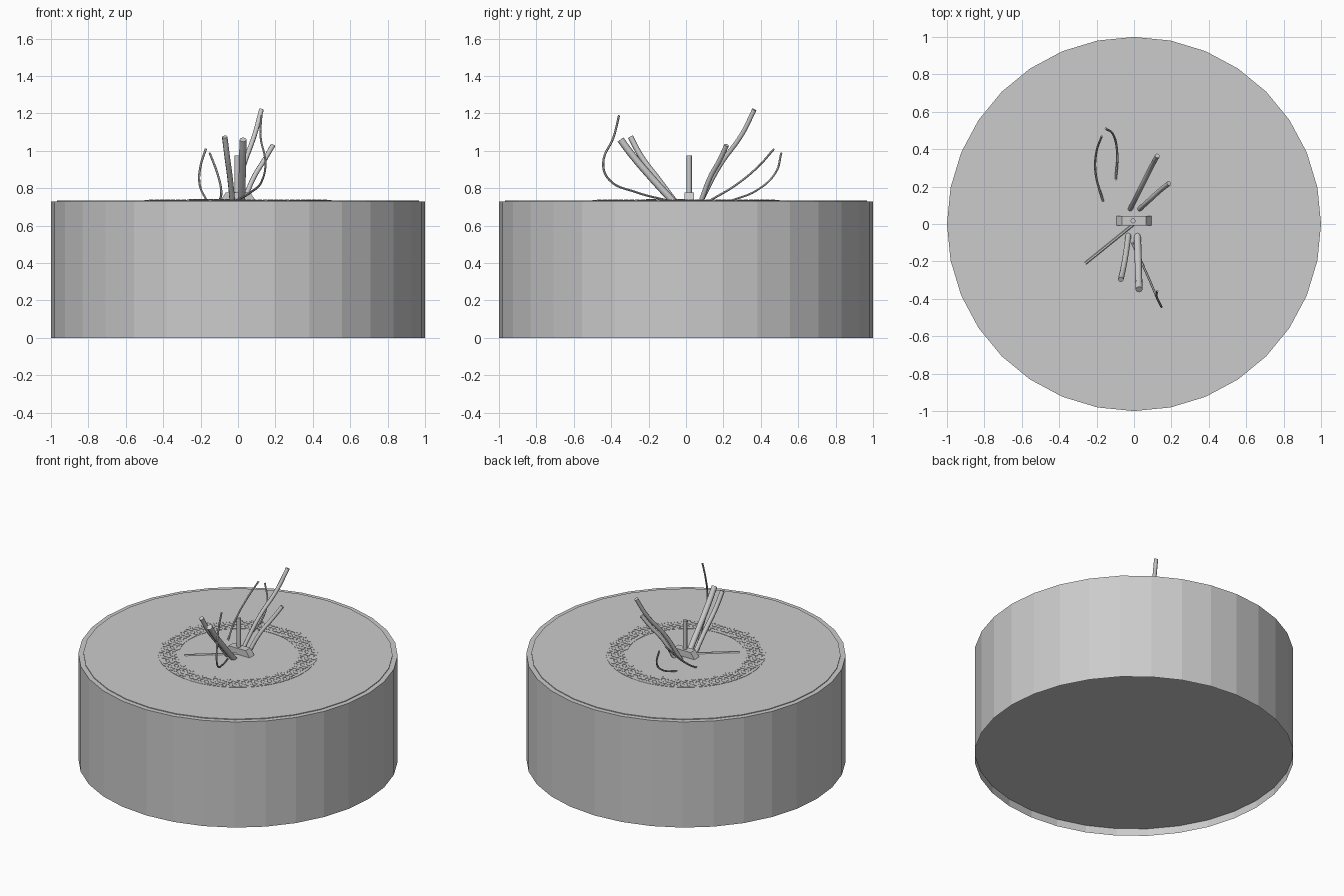
import bpy, bmesh, math

if "Cube" in bpy.data.objects:
    bpy.data.objects.remove(bpy.data.objects["Cube"])


def make_object(name, bm, smooth=False):
    bmesh.ops.recalc_face_normals(bm, faces=bm.faces)
    mesh = bpy.data.meshes.new(name)
    bm.to_mesh(mesh)
    bm.free()
    ob = bpy.data.objects.new(name, mesh)
    bpy.context.collection.objects.link(ob)
    for p in mesh.polygons:
        p.use_smooth = smooth
    return ob


def lathe(name, profile, sides=32, closed_end=False):
    """Revolve (radius, z) points around z; optionally cap the last ring."""
    bm = bmesh.new()
    rings = []
    for r, z in profile:
        rings.append([bm.verts.new((r * math.cos(math.tau * i / sides),
                                    r * math.sin(math.tau * i / sides), z))
                      for i in range(sides)])
    for a, b in zip(rings, rings[1:]):
        for i in range(sides):
            j = (i + 1) % sides
            bm.faces.new((a[i], a[j], b[j], b[i]))
    if closed_end:
        bm.faces.new(rings[-1])
    return make_object(name, bm)


def pipe(name, points, radius, sides_res=1):
    """Round tube following a smooth path."""
    cu = bpy.data.curves.new(name, 'CURVE')
    cu.dimensions = '3D'
    cu.bevel_depth = radius
    cu.bevel_resolution = sides_res
    cu.use_fill_caps = True
    cu.resolution_u = 6
    sp = cu.splines.new('BEZIER')
    sp.bezier_points.add(len(points) - 1)
    for bp, co in zip(sp.bezier_points, points):
        bp.co = co
        bp.handle_left_type = bp.handle_right_type = 'AUTO'
    ob = bpy.data.objects.new(name, cu)
    bpy.context.collection.objects.link(ob)
    return ob


TOP = 0.73

# Drum wall with narrow rim, raised lid and recessed floor
lathe("drum_wall", [(1.0, 0), (1.0, TOP), (0.965, TOP)])
lathe("top_disc", [(0.968, TOP - 0.005), (0.968, TOP + 0.005)], closed_end=True)
lathe("floor_disc", [(0.999, 0.05)], closed_end=True)

# Perforated ring around the jets
lathe("grate_ring", [(0.37, 0.734), (0.37, 0.737), (0.5, 0.737), (0.5, 0.734)], 48)
bm = bmesh.new()
step, rad = 0.029, 0.0125
for ix in range(-18, 19):
    for iy in range(-18, 19):
        cx, cy = ix * step, iy * step
        if 0.383 < math.hypot(cx, cy) < 0.487:
            lo, hi = ([bm.verts.new((cx + rad * math.cos(math.tau * k / 8),
                                     cy + rad * math.sin(math.tau * k / 8), z))
                       for k in range(8)] for z in (0.737, 0.739))
            bm.faces.new(hi)
            for k in range(8):
                n = (k + 1) % 8
                bm.faces.new((lo[k], lo[n], hi[n], hi[k]))
make_object("grate_studs", bm)

# Central block with sloping ends
bm = bmesh.new()
bmesh.ops.create_cube(bm, size=1)
for v in bm.verts:
    up = v.co.z > 0
    v.co.x *= 0.13 if up else 0.196
    v.co.y = v.co.y * 0.052 + 0.017
    v.co.z = 0.777 if up else TOP
make_object("nozzle_block", bm)
pipe("centre_pipe", [(-0.005, 0.017, 0.75), (-0.005, 0.017, 0.975)], 0.014, 2)

# Thick angled pipes
pipe("back_pipe_tall", [(-0.02, 0.08, 0.73), (0.03, 0.18, 0.92),
                        (0.09, 0.30, 1.09), (0.125, 0.365, 1.22)], 0.013, 2)
pipe("back_pipe_short", [(0.03, 0.08, 0.73), (0.085, 0.13, 0.86),
                         (0.14, 0.18, 0.95), (0.187, 0.217, 1.03)], 0.013, 2)
pipe("front_pipe_left", [(-0.03, -0.06, 0.73), (-0.042, -0.15, 0.85),
                         (-0.058, -0.24, 0.97), (-0.071, -0.297, 1.075)], 0.015, 2)
pipe("front_pipe_right", [(0.018, -0.06, 0.72), (0.022, -0.17, 0.84),
                          (0.025, -0.29, 0.98), (0.027, -0.35, 1.06)], 0.019, 2)

# Thin curved stems
pipe("stem_back_left", [(-0.165, 0.12, 0.73), (-0.205, 0.27, 0.82),
                        (-0.2, 0.39, 0.92), (-0.172, 0.47, 1.01)], 0.006)
pipe("stem_back_right", [(-0.098, 0.23, 0.73), (-0.09, 0.38, 0.79),
                         (-0.112, 0.48, 0.885), (-0.152, 0.51, 0.99)], 0.006)
pipe("stem_front", [(-0.01, -0.1, 0.735), (0.07, -0.27, 0.78), (0.13, -0.41, 0.845),
                    (0.147, -0.443, 0.93), (0.12, -0.385, 1.08),
                    (0.125, -0.358, 1.19)], 0.006)
pipe("stem_flat", [(-0.26, -0.21, 0.735), (0.0, 0.0, 0.735)], 0.008)

# Turn the pipes into smooth meshes
bpy.ops.object.select_all(action='DESELECT')
for ob in [o for o in bpy.context.scene.objects if o.type == 'CURVE']:
    ob.select_set(True)
    bpy.context.view_layer.objects.active = ob
bpy.ops.object.convert(target='MESH')
bpy.ops.object.shade_smooth_by_angle(angle=math.radians(50))
